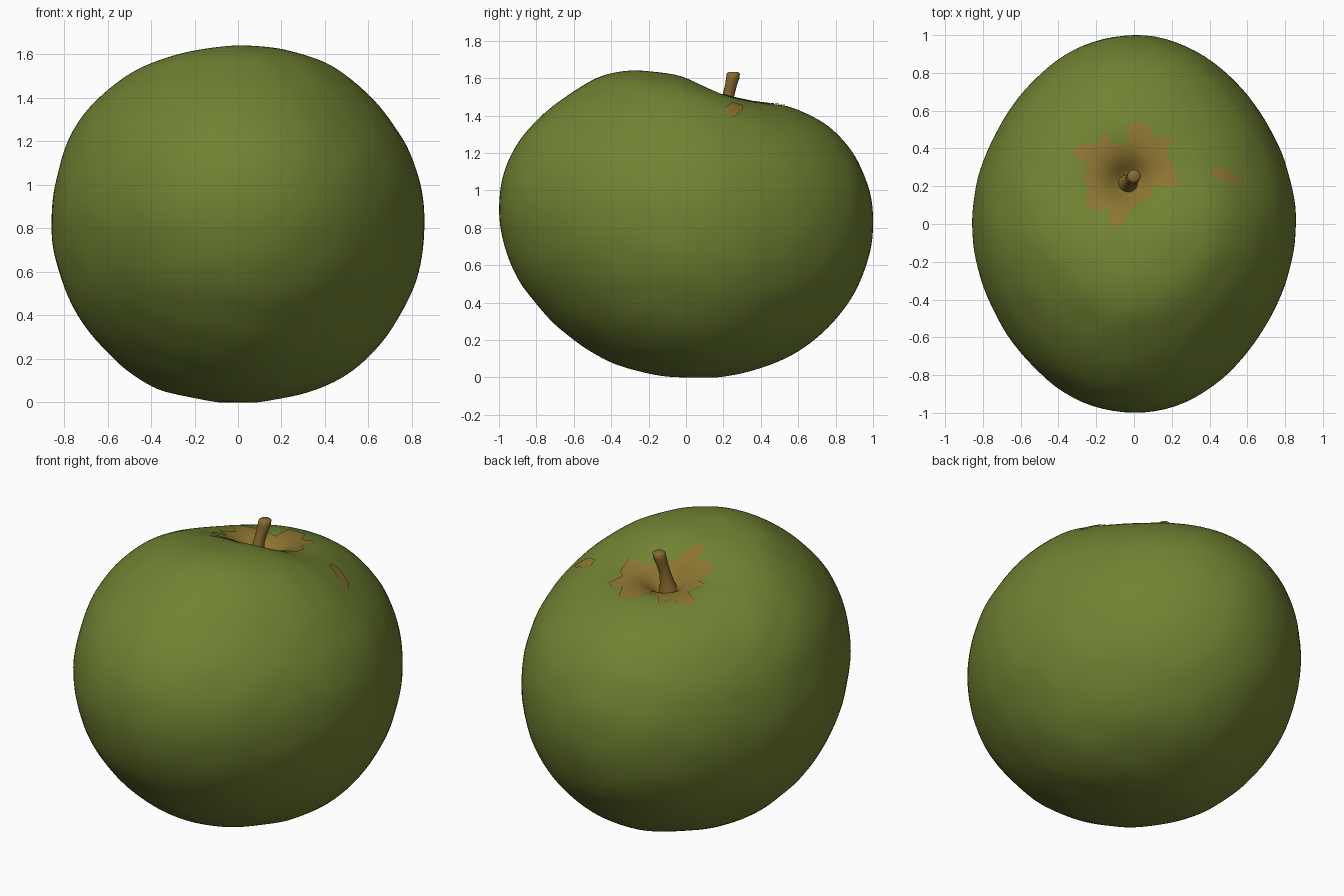
import bpy, bmesh, math
from mathutils import Vector, noise
from mathutils.bvhtree import BVHTree

if "Cube" in bpy.data.objects:
    bpy.data.objects.remove(bpy.data.objects["Cube"])


def material(name, rgb):
    m = bpy.data.materials.new(name)
    m.diffuse_color = (*rgb, 1)
    m.use_nodes = True
    m.node_tree.nodes["Principled BSDF"].inputs["Base Color"].default_value = m.diffuse_color
    return m


GREEN = material("apple green", (0.165, 0.225, 0.032))
RUSSET = material("russet brown", (0.27, 0.18, 0.032))
STEM = material("stem brown", (0.25, 0.15, 0.03))


def make_object(name, bm, mat):
    bmesh.ops.recalc_face_normals(bm, faces=bm.faces)
    for f in bm.faces:
        f.smooth = True
    me = bpy.data.meshes.new(name)
    bm.to_mesh(me)
    me.materials.append(mat)
    ob = bpy.data.objects.new(name, me)
    bpy.context.collection.objects.link(ob)
    return ob


def loft(bm, rings, closed_ends=True):
    # joins rings of points into a tube, capped at both ends
    vs = [[bm.verts.new(p) for p in r] for r in rings]
    n = len(vs[0])
    for a, b in zip(vs, vs[1:]):
        for i in range(n):
            bm.faces.new((a[i], a[(i + 1) % n], b[(i + 1) % n], b[i]))
    if closed_ends:
        bm.faces.new(vs[0][::-1])
        bm.faces.new(vs[-1])


# Body: four side outlines (distance from axis, height), blended around the axis
CZ = 0.82
BACK = [(0, 0), (.35, .035), (.6, .14), (.8, .31), (.9, .45), (.97, .62), (1, .83), (.98, 1.0),
        (.9, 1.19), (.75, 1.35), (.55, 1.45), (.3, 1.5), (.15, 1.555), (0, 1.61)]
FRONT = [(0, 0), (.2, .02), (.4, .08), (.6, .2), (.8, .39), (.9, .53), (.97, .7), (1, .91),
         (.97, 1.1), (.9, 1.25), (.77, 1.4), (.6, 1.53), (.45, 1.61), (.3, 1.64), (.15, 1.632), (0, 1.61)]
RIGHT = [(0, 0), (.2, .02), (.4, .075), (.6, .21), (.74, .39), (.83, .6), (.857, .82), (.84, 1.0),
         (.77, 1.19), (.65, 1.36), (.55, 1.46), (.4, 1.55), (.25, 1.59), (0, 1.61)]
LEFT = [(0, 0), (.2, .02), (.4, .075), (.6, .23), (.75, .42), (.83, .62), (.857, .85), (.83, 1.05),
        (.75, 1.26), (.65, 1.39), (.5, 1.5), (.35, 1.56), (.2, 1.59), (0, 1.61)]


def polar(profile):
    return [(math.atan2(z - CZ, r), math.hypot(r, z - CZ)) for r, z in profile]


def sample(pts, a):
    # smooth interpolation of radius by latitude
    i = 0
    while i < len(pts) - 2 and a > pts[i + 1][0]:
        i += 1

    def slope(k):
        lo, hi = pts[max(k - 1, 0)], pts[min(k + 1, len(pts) - 1)]
        return (hi[1] - lo[1]) / (hi[0] - lo[0])
    (a0, r0), (a1, r1) = pts[i], pts[i + 1]
    h = a1 - a0
    t = (a - a0) / h
    return ((2*t**3 - 3*t*t + 1) * r0 + (t**3 - 2*t*t + t) * h * slope(i)
            + (3*t*t - 2*t**3) * r1 + (t**3 - t*t) * h * slope(i + 1))


OUT = [polar(p) for p in (RIGHT, LEFT, BACK, FRONT)]
DIMPLE = Vector((-0.03, 0.22))
rings = []
NT, NL = 112, 110
for j in range(1, NL):
    lat = -math.pi / 2 + math.pi * j / NL
    a, b, c, d = (sample(o, lat) for o in OUT)
    ring = []
    for i in range(NT):
        th = 2 * math.pi * i / NT
        r = ((a + b + c + d) / 4 + (a - b) / 2 * math.cos(th) + (c - d) / 2 * math.sin(th)
             + (a + b - c - d) / 4 * math.cos(2 * th))
        r -= 0.03 * math.cos(lat) ** 2 * (1 - math.cos(4 * th)) / 2
        p = Vector((math.cos(th) * math.cos(lat), math.sin(th) * math.cos(lat), math.sin(lat)))
        r += 0.004 * noise.noise(p * 5)
        p = p * r + Vector((0, 0, CZ))
        if lat > 0:
            q = (p.xy - DIMPLE).length
            p.z -= 0.09 * math.exp(-(q / 0.1) ** 2) + 0.06 * math.exp(-(q / 0.2) ** 2)
        p.z = max(p.z, 0)
        ring.append(p)
    rings.append(ring)
bm = bmesh.new()
loft(bm, rings)
bm.normal_update()
tree = BVHTree.FromBMesh(bm)
make_object("apple_body", bm, GREEN)


# Russet patches: thin skins laid on the body
def patch(name, outline, centre):
    pts = []
    for k, p in enumerate(outline):
        p, q = Vector(p), Vector(outline[(k + 1) % len(outline)])
        pts += [p.lerp(q, s / 3) for s in range(3)]
    c = Vector(centre)
    bm = bmesh.new()
    rings = []
    for s in range(1, 17):
        ring = []
        for p in pts:
            xy = c.lerp(p, s / 16)
            hit = tree.ray_cast(Vector((xy.x, xy.y, 3)), Vector((0, 0, -1)))
            ring.append(hit[0] + hit[1] * (0.005 if hit[1].z > 0 else -0.005))
        rings.append(ring)
    loft(bm, rings, False)
    bm.faces.new([v for v in list(bm.verts)[:len(pts)]])
    ob = make_object(name, bm, RUSSET)
    if ob.data.polygons[0].normal.z < 0:
        ob.data.flip_normals()


patch("russet_around_stem",
      [(-.03, .53), (.07, .53), (.11, .44), (.16, .47), (.2, .44), (.17, .35), (.21, .32), (.23, .2),
       (.1, .19), (.09, .14), (0, .09), (-.08, -.02), (-.13, 0), (-.12, .09), (-.19, .06), (-.25, .1),
       (-.26, .16), (-.22, .2), (-.28, .22), (-.23, .31), (-.33, .38), (-.3, .42), (-.19, .42),
       (-.16, .49), (-.12, .43), (-.04, .41)], (-.03, .26))
patch("russet_spot", [(.41, .3), (.46, .3), (.54, .26), (.57, .22), (.5, .21), (.42, .25)], (.49, .255))

# Stem: short leaning stalk with a flared foot
bm = bmesh.new()
stalk = [(-.035, .2, 1.34, .065), (-.033, .205, 1.4, .055), (-.028, .215, 1.44, .04), (-.02, .225, 1.5, .032),
         (-.01, .24, 1.56, .032), (-.002, .25, 1.6, .036), (0, .253, 1.625, .035), (0, .254, 1.633, .026)]
loft(bm, [[Vector((x + r * math.cos(t), y + r * math.sin(t), z))
           for t in (2 * math.pi * k / 16 for k in range(16))] for x, y, z, r in stalk])
make_object("stem", bm, STEM)
